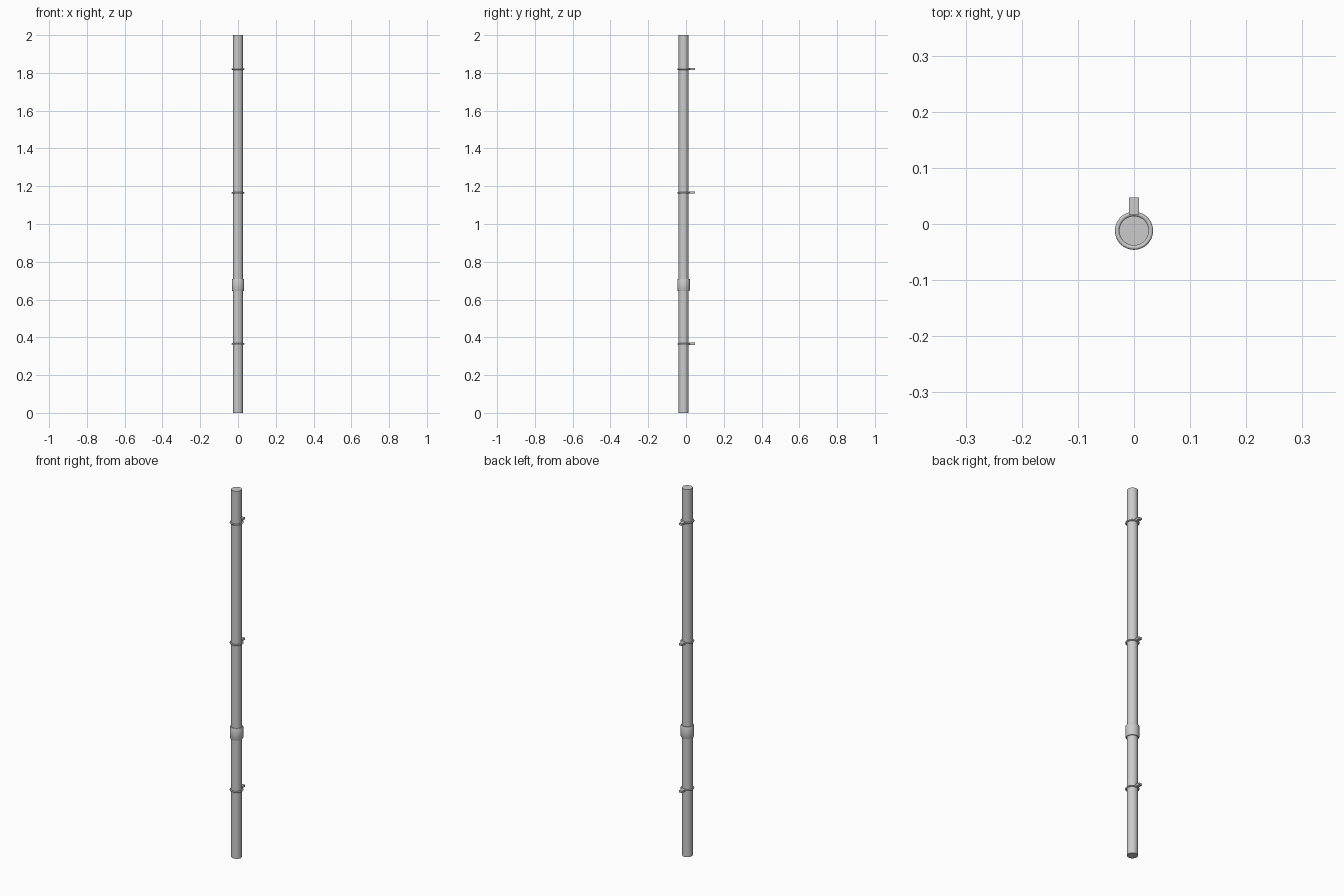
import bpy, bmesh, math

if "Cube" in bpy.data.objects:
    bpy.data.objects.remove(bpy.data.objects["Cube"])

PIPE_Y = -0.012   # pipe axis, offset forward of the wall brackets
SEG = 48


def lathe(name, profile):
    """Revolve (radius, z) points round the pipe axis, capping both ends."""
    bm = bmesh.new()
    rings = []
    for r, z in profile:
        rings.append([bm.verts.new((r * math.cos(2 * math.pi * i / SEG),
                                    r * math.sin(2 * math.pi * i / SEG), z))
                      for i in range(SEG)])
    for a, b in zip(rings, rings[1:]):
        for i in range(SEG):
            j = (i + 1) % SEG
            bm.faces.new((a[i], a[j], b[j], b[i]))
    bm.faces.new(rings[0][::-1])
    bm.faces.new(rings[-1])
    mesh = bpy.data.meshes.new(name)
    bm.to_mesh(mesh)
    bm.free()
    obj = bpy.data.objects.new(name, mesh)
    obj.location.y = PIPE_Y
    bpy.context.collection.objects.link(obj)
    smooth(obj)
    return obj


def smooth(obj):
    bpy.ops.object.select_all(action='DESELECT')
    obj.select_set(True)
    bpy.context.view_layer.objects.active = obj
    bpy.ops.object.shade_smooth_by_angle(angle=math.radians(35))


# Main downpipe
lathe("pipe", [(0.0265, 0), (0.0265, 2)])

# Joining sleeve with small chamfers
lathe("coupling_sleeve", [(0.031, 0.645), (0.033, 0.649),
                          (0.033, 0.706), (0.031, 0.710)])

# Clamp rings, each with a stub running back to the wall
for i, z in enumerate((0.365, 1.165, 1.82)):
    bpy.ops.mesh.primitive_torus_add(major_radius=0.030, minor_radius=0.004,
                                     major_segments=SEG, minor_segments=12,
                                     location=(0, PIPE_Y, z))
    ring = bpy.context.object
    ring.name = f"clamp_ring_{i + 1}"
    smooth(ring)

    bpy.ops.mesh.primitive_cube_add(size=1, location=(0, 0.0315, z + 0.001))
    stub = bpy.context.object
    stub.name = f"wall_stub_{i + 1}"
    stub.scale = (0.018, 0.031, 0.011)
